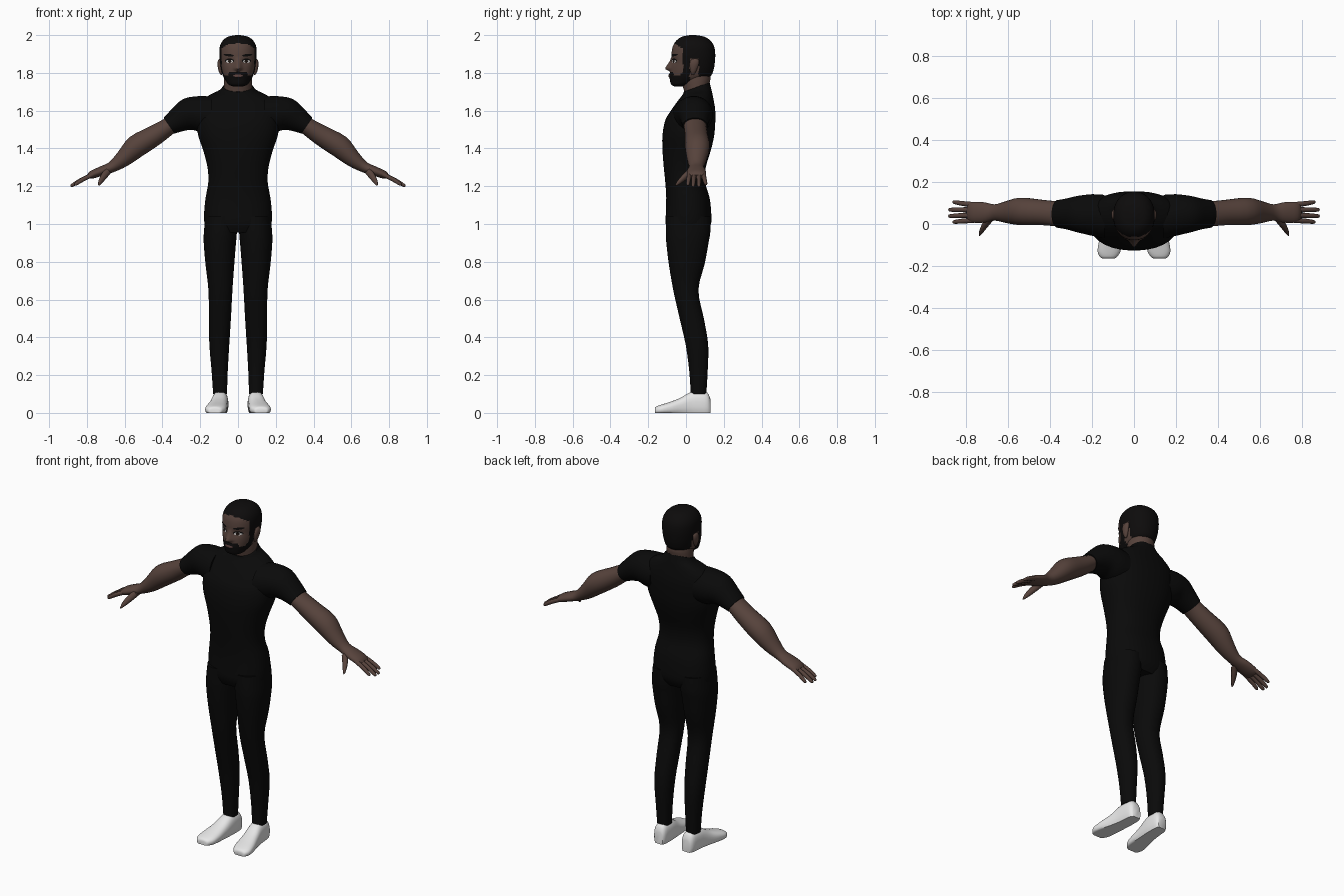
import bpy, bmesh, math
from mathutils import Vector
from mathutils.bvhtree import BVHTree


def material(name, rgb):
    m = bpy.data.materials.new(name)
    m.diffuse_color = (*rgb, 1)
    return m


SKIN = material("brown skin", (0.095, 0.056, 0.045))
BLACK = material("black cloth", (0.003, 0.003, 0.003))
HAIR = material("black hair", (0.004, 0.0035, 0.0035))
WHITE = material("white shoe", (0.8, 0.8, 0.8))
EYE = material("eye white", (0.55, 0.53, 0.52))
IRIS = material("dark iris", (0.012, 0.007, 0.005))
LIP = material("lip", (0.11, 0.055, 0.05))


def smooth_rows(rows, k):
    """Catmull-Rom interpolation between the given section rows."""
    out = []
    for i in range(len(rows) - 1):
        a, b = rows[max(i - 1, 0)], rows[i]
        c, d = rows[i + 1], rows[min(i + 2, len(rows) - 1)]
        for j in range(k):
            t = j / k
            out.append([0.5 * (2 * q + (r - p) * t + (2 * p - 5 * q + 4 * r - s) * t * t
                               + (3 * q - p - 3 * r + s) * t ** 3)
                        for p, q, r, s in zip(a, b, c, d)])
    return out + [list(rows[-1])]


def loft(name, rings, mats, n=20, power=2.0, side=1, shape=None, rule=None):
    """Skin closed superellipse rings given as (centre, u axis, v axis)."""
    bm = bmesh.new()
    loops = []
    for c, u, v in rings:
        loop = []
        for i in range(n):
            a = 2 * math.pi * (i + 0.5) / n
            ca, sa = math.cos(a), math.sin(a)
            ca = math.copysign(abs(ca) ** (2 / power), ca)
            sa = math.copysign(abs(sa) ** (2 / power), sa)
            p = Vector(c) + Vector(u) * ca + Vector(v) * sa
            if shape:
                p = shape(p)
            loop.append(bm.verts.new((p.x * side, p.y, p.z)))
        loops.append(loop)
    for a, b in zip(loops, loops[1:]):
        for i in range(n):
            bm.faces.new((a[i], a[(i + 1) % n], b[(i + 1) % n], b[i]))
    bm.faces.new(loops[0])
    bm.faces.new(loops[-1])
    bmesh.ops.recalc_face_normals(bm, faces=bm.faces)
    if rule:
        for f in bm.faces:
            f.material_index = rule(f.calc_center_median())
    return finish(name, bm, mats)


def finish(name, bm, mats):
    me = bpy.data.meshes.new(name)
    bm.to_mesh(me)
    bm.free()
    for m in mats:
        me.materials.append(m)
    ob = bpy.data.objects.new(name, me)
    bpy.context.collection.objects.link(ob)
    return ob


def upright(rows, k=3):
    """Rows: centre x, half width, front y, back y, z, back-to-front tilt."""
    return [((x, (f + b) / 2, z), (w, 0, 0), (0, (b - f) / 2, t / 2))
            for x, w, f, b, z, t in smooth_rows(rows, k)]


def limb(rows, k=3):
    """Rows: x, z, y, half thickness, half depth, downward angle."""
    return [((x, y, z), (h * math.sin(a), 0, h * math.cos(a)), (0, d, 0))
            for x, z, y, h, d, a in smooth_rows(rows, k)]


# Shirt body and hips
loft("shirt_body", upright([
    (0, .165, -.09, .11, .955, 0), (0, .178, -.108, .133, 1.0, 0),
    (0, .180, -.107, .134, 1.06, 0), (0, .172, -.105, .125, 1.14, 0),
    (0, .158, -.110, .102, 1.22, 0), (0, .162, -.118, .105, 1.30, 0),
    (0, .185, -.125, .132, 1.39, 0), (0, .212, -.125, .150, 1.47, 0),
    (0, .220, -.110, .156, 1.55, 0), (0, .215, -.077, .155, 1.605, 0),
    (0, .195, -.045, .148, 1.65, 0), (0, .150, -.025, .140, 1.683, .015),
    (0, .100, -.015, .133, 1.705, .03), (0, .080, -.012, .125, 1.725, .05)]),
    [BLACK], n=32, power=2.3)

# Neck
loft("neck", upright([
    (0, .076, -.005, .125, 1.67, .04), (0, .074, -.01, .125, 1.72, .04),
    (0, .074, -.02, .13, 1.76, .03), (0, .07, -.02, .12, 1.82, 0)]), [SKIN], n=24)


# Head with nose, lips and eye sockets shaped into the face
def face_shape(p):
    p = p.copy()
    if p.y < 0:
        z = p.z
        if 1.822 <= z < 1.885:
            lift = (1.885 - z) / 0.063
        else:
            lift = max(0, 1 - (1.822 - z) / 0.016) if z < 1.822 else 0
        width = 0.011 + 0.008 * lift
        p.y -= 0.032 * lift * math.exp(-(p.x / width) ** 2)
        p.y -= 0.006 * math.exp(-(p.x / .03) ** 2 - ((z - 1.785) / .01) ** 2)
        p.y += 0.007 * math.exp(-((abs(p.x) - .045) / .02) ** 2 - ((z - 1.862) / .014) ** 2)
    return p


def head_colour(c):
    """1 for hair and beard, 0 for skin."""
    x, y, z = abs(c.x), c.y, c.z
    if z > 1.925 + 0.6 * max(0, -y - 0.01):
        return 1
    if y > -0.015 and (z > 1.875 or y < 0.02 or (y > 0.068 and z > 1.775)):
        return 1
    if y <= 0.02:
        cheek = 1.786 + 1.0 * max(0, y + 0.035)
        moustache = 1.808 if x < 0.05 else 0
        return int(z < max(cheek, moustache))
    return 0


head = loft("head", upright([
    (0, .025, -.062, -.02, 1.728, 0), (0, .050, -.078, .02, 1.738, 0),
    (0, .066, -.085, .085, 1.76, 0), (0, .080, -.086, .132, 1.785, 0),
    (0, .090, -.083, .147, 1.82, 0), (0, .096, -.077, .153, 1.86, 0),
    (0, .099, -.077, .155, 1.90, 0), (0, .096, -.070, .149, 1.94, 0),
    (0, .081, -.052, .130, 1.97, 0), (0, .054, -.022, .098, 1.991, 0),
    (0, .012, .02, .05, 2.0, 0)], 5),
    [SKIN, HAIR], n=72, power=2.15, shape=face_shape, rule=head_colour)

# Facial details as thin plates laid on the face
tree = BVHTree.FromPolygons([v.co for v in head.data.vertices],
                            [list(p.vertices) for p in head.data.polygons])


def plate(name, x, z, w, h, mat, lift, tilt=0.0):
    bm = bmesh.new()

    def put(px, pz):
        hit = tree.ray_cast(Vector((px, -1, pz)), Vector((0, 1, 0)))[0]
        return bm.verts.new((px, hit.y - lift, pz))
    mid, prev, n = put(x, z), None, 20
    for r in (0.5, 1.0):
        ring = []
        for i in range(n):
            a = 2 * math.pi * i / n
            dx, dz = w * r * math.cos(a), h * r * math.sin(a)
            ring.append(put(x + dx, z + dz + tilt * dx))
        for i in range(n):
            j = (i + 1) % n
            bm.faces.new((prev[i], ring[i], ring[j], prev[j]) if prev else (mid, ring[i], ring[j]))
        prev = ring
    finish(name, bm, [mat])


for s, tag in ((1, "left"), (-1, "right")):
    plate(f"{tag}_lash_line", s * .045, 1.864, .024, .012, HAIR, .002)
    plate(f"{tag}_eye", s * .045, 1.861, .020, .0085, EYE, .0035)
    plate(f"{tag}_iris", s * .044, 1.861, .009, .0085, IRIS, .005)
    plate(f"{tag}_eyebrow", s * .049, 1.894, .027, .0065, HAIR, .003, s * .1)
plate("lips", 0, 1.785, .026, .007, LIP, .002)

# Parts that come in pairs
for s, tag in ((1, "left"), (-1, "right")):
    # Ear
    loft(f"{tag}_ear", upright([
        (.088, .004, .030, .042, 1.79, 0), (.092, .011, .022, .055, 1.81, 0),
        (.096, .013, .018, .068, 1.845, 0), (.094, .011, .025, .068, 1.868, 0),
        (.092, .003, .04, .055, 1.877, 0)]), [SKIN], n=12, side=s)

    # Sleeve
    loft(f"{tag}_sleeve", limb([
        (.14, 1.575, .035, .100, .105, 0), (.20, 1.58, .043, .098, .10, .05),
        (.265, 1.58, .047, .086, .088, .3), (.32, 1.55, .048, .066, .074, .5),
        (.365, 1.52, .048, .051, .066, .6)]), [BLACK], n=24, side=s)

    # Arm and palm
    loft(f"{tag}_arm", limb([
        (.33, 1.54, .048, .046, .058, .55), (.37, 1.515, .049, .047, .06, .6),
        (.44, 1.47, .055, .055, .061, .6), (.54, 1.41, .060, .061, .066, .6),
        (.61, 1.345, .057, .045, .052, .6), (.665, 1.303, .055, .030, .039, .55),
        (.715, 1.283, .055, .026, .049, .5), (.77, 1.262, .056, .022, .05, .5),
        (.793, 1.25, .057, .012, .042, .5)]), [SKIN], n=20, side=s)

    # Four fingers, index first
    for i, (yb, yt, xt, zt) in enumerate(((.018, .010, .865, 1.205), (.043, .038, .885, 1.198),
                                          (.068, .068, .885, 1.198), (.092, .104, .865, 1.207))):
        loft(f"{tag}_finger_{i + 1}", limb([
            (.765, 1.263, yb, .012, .013, .5),
            ((.775 + xt) / 2, (1.268 + zt) / 2, (yb + yt) / 2, .012, .0115, .55),
            (xt - .008, zt + .007, yt, .009, .009, .6),
            (xt, zt + .001, yt, .003, .004, .6)]), [SKIN], n=10, side=s)

    # Thumb
    loft(f"{tag}_thumb", limb([
        (.685, 1.285, .03, .020, .022, .8), (.712, 1.25, -.005, .018, .020, .8),
        (.730, 1.222, -.035, .012, .014, .8), (.738, 1.205, -.052, .004, .006, .8)]),
        [SKIN], n=10, side=s)

    # Trouser leg
    loft(f"{tag}_trouser_leg", upright([
        (.088, .085, -.105, .130, 1.04, 0), (.093, .088, -.108, .130, .96, 0),
        (.096, .086, -.105, .120, .90, 0), (.096, .077, -.092, .100, .79, 0),
        (.093, .064, -.068, .066, .65, 0), (.096, .059, -.034, .095, .50, 0),
        (.099, .053, -.002, .118, .36, 0), (.097, .043, .017, .115, .22, 0),
        (.095, .037, .025, .108, .10, 0)]), [BLACK], n=24, power=2.2, side=s)

    # Shoe: sections along y with a flat sole
    shoe = smooth_rows([
        (.130, .090, .026, .070), (.112, .092, .038, .108), (.06, .094, .043, .115),
        (.02, .097, .045, .108), (-.03, .104, .049, .080), (-.08, .112, .055, .060),
        (-.13, .119, .055, .044), (-.158, .122, .040, .033), (-.165, .122, .028, .022)], 3)
    loft(f"{tag}_shoe", [((x, y, h * .4), (w, 0, 0), (0, 0, h * .6)) for y, x, w, h in shoe],
         [WHITE], n=24, power=2.5, side=s,
         shape=lambda p: Vector((p.x, p.y, max(p.z, 0))))

# Smooth shading with sharp edges kept
for ob in bpy.context.scene.objects:
    ob.select_set(True)
    bpy.context.view_layer.objects.active = ob
bpy.ops.object.shade_smooth_by_angle(angle=math.radians(50))
